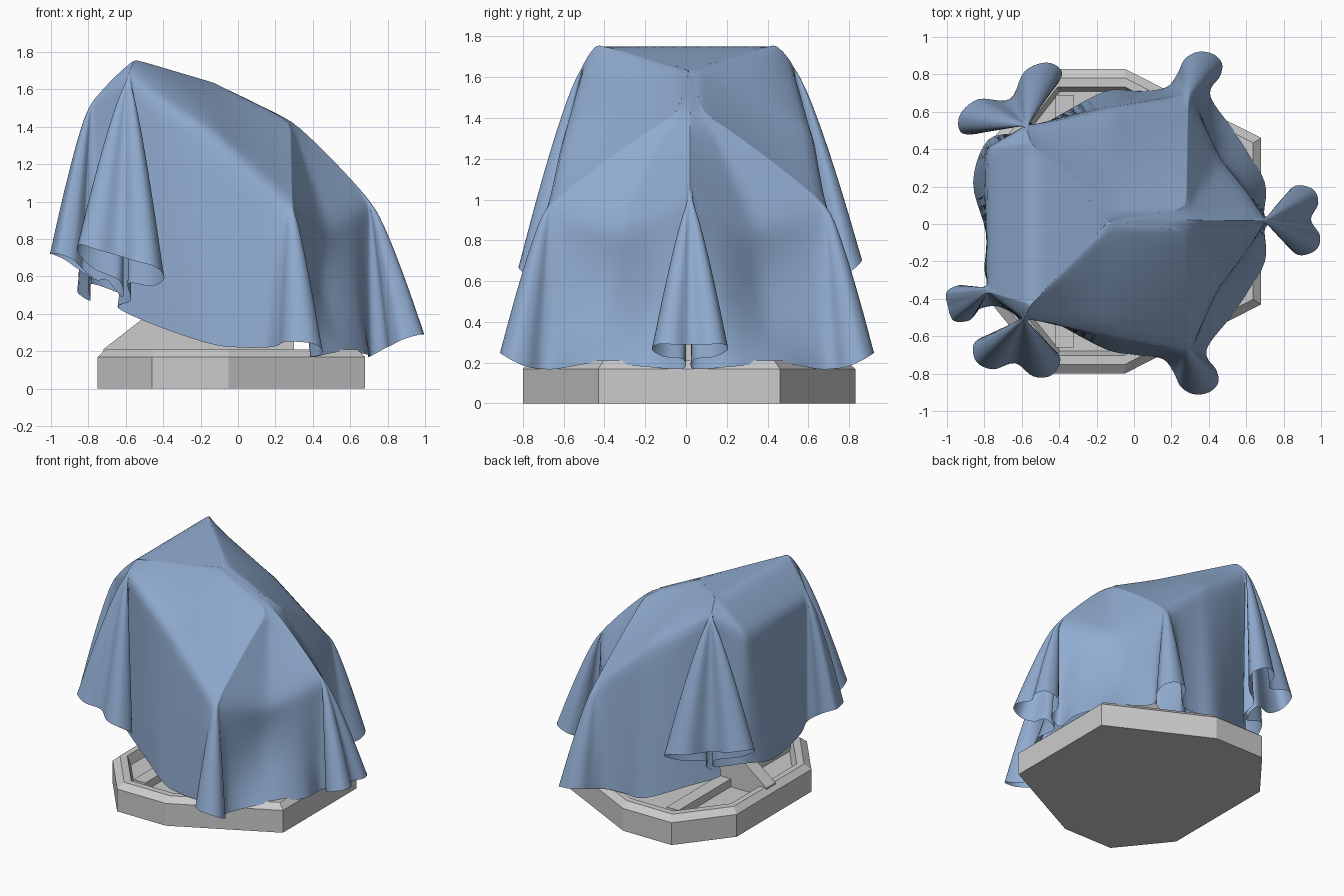
import bpy, bmesh
from math import sin, cos, pi, radians
from mathutils import Vector as V

if "Cube" in bpy.data.objects:
    bpy.data.objects.remove(bpy.data.objects["Cube"])


def finish(bm, name, smooth=None):
    bmesh.ops.recalc_face_normals(bm, faces=bm.faces)
    me = bpy.data.meshes.new(name)
    bm.to_mesh(me)
    bm.free()
    ob = bpy.data.objects.new(name, me)
    bpy.context.collection.objects.link(ob)
    if smooth:
        bpy.context.view_layer.objects.active = ob
        ob.select_set(True)
        bpy.ops.object.shade_smooth_by_angle(angle=radians(smooth))
        ob.select_set(False)
    return ob


def prism(name, profile, y0, y1):
    """Extrude an x-z profile from y0 to y1."""
    bm = bmesh.new()
    a, b = [[bm.verts.new((x, y, z)) for x, z in profile] for y in (y0, y1)]
    bm.faces.new(a)
    bm.faces.new(b)
    for i in range(len(a)):
        bm.faces.new((a[i - 1], a[i], b[i], b[i - 1]))
    return finish(bm, name)


# Eight-sided tray with a chamfered rim
outline = [(.68, -.43), (.68, .46), (-.05, .83), (-.46, .83),
           (-.75, .46), (-.75, -.44), (-.46, -.80), (-.05, -.80)]
bm = bmesh.new()
rings = []
for s, z in [(1, 0), (1, .17), (.94, .21), (.88, .21), (.85, .14)]:
    rings.append([bm.verts.new((-.035 + (x + .035) * s, .015 + (y - .015) * s, z))
                  for x, y in outline])
for a, b in zip(rings, rings[1:]):
    for i in range(8):
        bm.faces.new((a[i - 1], a[i], b[i], b[i - 1]))
bm.faces.new(rings[0])
bm.faces.new(rings[-1])
finish(bm, "base_tray")

# Sloping fin and low cross bar standing in the tray
prism("sloping_fin", [(-.72, .14), (-.72, .21), (-.45, .42), (.2, .93), (.3, .93), (.3, .14)], -.05, .06)
prism("cross_bar", [(-.42, .14), (-.42, .2), (-.32, .2), (-.32, .14)], -.66, .69)

# Shoulder line of the cloth, anticlockwise from the nose, and the ridge above it
SHOULDER = [V(p) for p in [
    (.71, .02, 1.0), (.47, .34, .86), (.29, .69, .97), (-.12, .62, 1.35),
    (-.58, .53, 1.65), (-.79, .40, 1.52), (-.79, -.36, 1.52), (-.59, -.51, 1.65),
    (-.12, -.60, 1.35), (.29, -.68, .97), (.47, -.32, .86)]]
CENTRE = V((-.13, .02, 1.635))
RIDGE = [V(p) for p in [
    (.29, .02, 1.43), (.28, .08, 1.43), (.28, .08, 1.43), (-.13, .07, 1.635),
    (-.55, .43, 1.76), (-.55, .43, 1.76), (-.55, -.43, 1.76), (-.55, -.43, 1.76),
    (-.13, -.03, 1.635), (.28, -.04, 1.43), (.28, -.04, 1.43)]]


def along(pts, u):
    n = len(pts)
    u %= n
    i = int(u)
    return pts[i].lerp(pts[(i + 1) % n], u - i)


# Mushroom-shaped hem of one fold
def fold(u, base, angle, depth, half, z_in, z_out, neck=.2, dent=0.0, tilt=0.0):
    out = V((cos(radians(angle)), sin(radians(angle))))
    side = V((-out.y, out.x))
    half_shape = [(neck, 0), (neck, .3), (max(.65, neck), .38), (.98, .6), (.85, .92), (.45, 1.0)]
    shape = [(-s, o) for s, o in half_shape] + [(0, 1 - dent)] + half_shape[::-1]
    pts = []
    for k, (s, o) in enumerate(shape):
        p = V(base) + out * o * depth + side * s * half
        z = z_in + (z_out - z_in) * min(1, o * 1.3) + tilt * s
        pts.append((V((p.x, p.y, z)), u + .05 * (k / 6 - 1)))
    return pts


def panel(*rows):
    return [(V(r[:3]), r[3]) for r in rows]


# Side corner fold: tight on the nose side, flowing into the long side panel
corner = [(.43, .64, .17, 1.7), (.41, .72, .17, 1.95), (.46, .79, .18, 1.97), (.47, .86, .21, 1.98),
          (.42, .91, .24, 1.99), (.34, .92, .25, 2.0), (.27, .88, .25, 2.02), (.23, .80, .23, 2.06),
          (.17, .73, .22, 2.25), (.03, .71, .22, 2.65)]

# Hem control points all the way round
hem = fold(0, (.70, .01), 3, .29, .19, .17, .29, .15, .15)
hem += panel((.70, .22, .18, .45), (.57, .45, .20, 1.0))
hem += panel(*corner)
hem += panel((-.15, .71, .23, 3.0), (-.42, .57, .34, 3.6), (-.62, .46, .43, 3.92))
hem += fold(4, (-.57, .51), 121, .27, .32, .50, .73, .1, .32, .03)
hem += panel((-.78, .45, .56, 4.9), (-.86, .22, .52, 5.2), (-.79, -.05, .47, 5.6), (-.80, -.24, .53, 5.85))
hem += fold(6, (-.77, -.39), 193, .23, .10, .58, .72, .5)
hem += panel((-.70, -.45, .58, 6.5))
hem += fold(7, (-.595, -.51), 260, .29, .24, .48, .71, .1, .18, -.07)
hem += panel((-.64, -.43, .43, 7.08), (-.42, -.53, .33, 7.4), (-.15, -.67, .24, 8.0))
hem += panel(*[(x - .02, .01 - y, z, 11 - u) for x, y, z, u in corner[::-1]])
hem += panel((.57, -.43, .20, 10.0), (.70, -.2, .18, 10.55))


def spline(a, b, c, d, t):
    return .5 * (2 * b + (c - a) * t + (2 * a - 5 * b + 4 * c - d) * t * t + (3 * b - a - 3 * c + d) * t ** 3)


# Cloth: each column runs centre, ridge, shoulder, hem
STEPS, CAP, DROP = 5, 9, 18
bm = bmesh.new()
cols = []
n = len(hem)
for i in range(n):
    (a, _), (b, u0), (c, u1), (d, _) = [hem[(i + k) % n] for k in (-1, 0, 1, 2)]
    if u1 < u0 - 5:
        u1 += len(SHOULDER)
    for k in range(STEPS):
        t = k / STEPS
        low = spline(a, b, c, d, t)
        u = u0 + (u1 - u0) * t
        top, sh = along(RIDGE, u), along(SHOULDER, u)
        nose = abs((u + 5.5) % 11 - 5.5)
        sag = .08 * max(0, 1 - abs(nose - 1))
        pts = [CENTRE.lerp(top, j / 6) for j in range(6)]
        for j in range(CAP):
            f = j / CAP
            p = top.lerp(sh, f)
            p.z += .06 * f * (1 - f)
            pts.append(p)
        for j in range(DROP + 1):
            f = j / DROP
            p = sh.lerp(low, f ** .8)
            p.z = sh.z + (low.z - sh.z) * f
            p.x -= sag * sin(pi * f)
            p.y *= 1 - sag * sin(pi * f)
            pts.append(p)
        cols.append([bm.verts.new(p) for p in pts])
for i in range(len(cols)):
    a, b = cols[i - 1], cols[i]
    for j in range(len(a) - 1):
        bm.faces.new((a[j], b[j], b[j + 1], a[j + 1]))
bmesh.ops.remove_doubles(bm, verts=bm.verts, dist=.001)
bmesh.ops.dissolve_degenerate(bm, edges=bm.edges, dist=.0005)
for _ in range(3):
    bmesh.ops.smooth_vert(bm, verts=[v for v in bm.verts if not v.is_boundary], factor=.4,
                          use_axis_x=True, use_axis_y=True, use_axis_z=True)
cloth = finish(bm, "draped_cloth", 50)
mat = bpy.data.materials.new("cloth_blue")
mat.diffuse_color = (.28, .41, .63, 1)
mat.use_nodes = True
mat.node_tree.nodes["Principled BSDF"].inputs["Base Color"].default_value = mat.diffuse_color
cloth.data.materials.append(mat)
